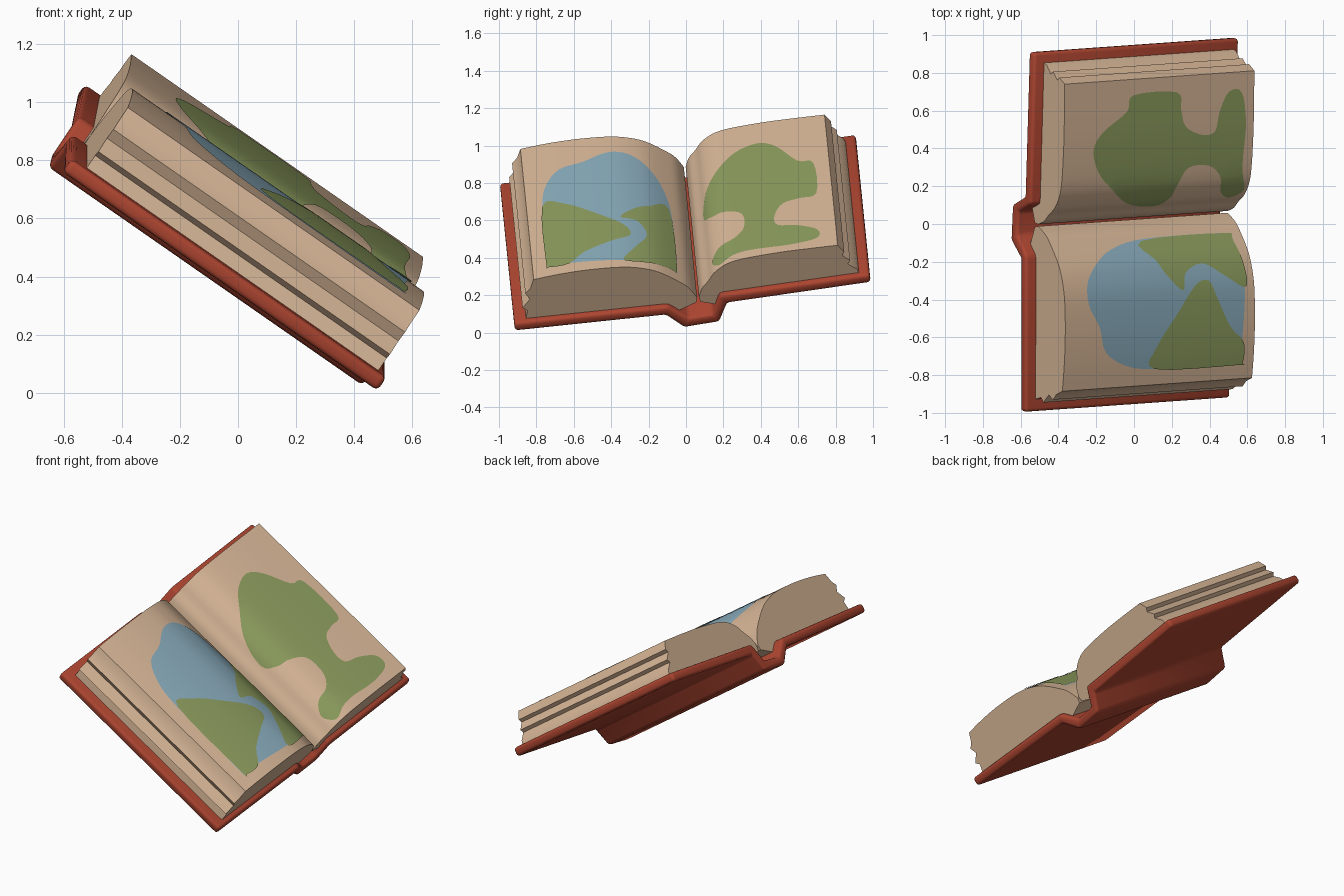
import bpy, bmesh
from mathutils import Matrix, Vector

if "Cube" in bpy.data.objects:
    bpy.data.objects.remove(bpy.data.objects["Cube"], do_unlink=True)

# Tilted frame of the book: along the spine, across the pages, out of the pages
ALONG = Vector((0.82, 0.058, -0.57)).normalized()
OUT = ALONG.cross(Vector((0.02, 0.99, 0.115))).normalized()
ACROSS = OUT.cross(ALONG)
FRAME = Matrix((ALONG, ACROSS, OUT)).transposed().to_4x4()


def material(name, colour):
    mat = bpy.data.materials.new(name)
    mat.use_nodes = True
    mat.diffuse_color = (*colour, 1)
    mat.node_tree.nodes["Principled BSDF"].inputs["Base Color"].default_value = (*colour, 1)
    return mat


RED = material("cover red", (0.42, 0.06, 0.03))
PAPER = material("paper cream", (0.68, 0.47, 0.31))
BLUE = material("water blue", (0.25, 0.41, 0.50))
GREEN = material("land green", (0.26, 0.33, 0.11))


def finish(bm, name, mat, angle=0.6):
    mesh = bpy.data.meshes.new(name)
    bm.to_mesh(mesh)
    bm.free()
    mesh.materials.append(mat)
    obj = bpy.data.objects.new(name, mesh)
    bpy.context.collection.objects.link(obj)
    obj.matrix_world = FRAME
    bpy.ops.object.select_all(action="DESELECT")
    obj.select_set(True)
    bpy.context.view_layer.objects.active = obj
    bpy.ops.object.shade_smooth_by_angle(angle=angle)
    return obj


def smooth_path(points, steps, closed=False):
    """Catmull-Rom curve through the points."""
    pts = [Vector(p) for p in points]
    count = len(pts)
    pick = (lambda i: pts[i % count]) if closed else (lambda i: pts[max(0, min(count - 1, i))])
    path = []
    for i in range(count if closed else count - 1):
        a, b, c, d = (pick(i + k) for k in (-1, 0, 1, 2))
        for s in range(steps):
            t = s / steps
            path.append(0.5 * (2 * b + (c - a) * t + (2 * a - 5 * b + 4 * c - d) * t * t
                               + (3 * b - a - 3 * c + d) * t ** 3))
    return path if closed else path + [pts[-1]]


def extrude_profile(profile, start, end, bevel=0):
    bm = bmesh.new()
    face = bm.faces.new([bm.verts.new((start, p[0], p[1])) for p in profile])
    moved = bmesh.ops.extrude_face_region(bm, geom=[face], use_keep_orig=True)["geom"]
    bmesh.ops.translate(bm, vec=(end - start, 0, 0),
                        verts=[g for g in moved if isinstance(g, bmesh.types.BMVert)])
    bmesh.ops.recalc_face_normals(bm, faces=bm.faces)
    if bevel:
        sharp = [e for e in bm.edges if e.calc_face_angle(0) > 0.4]
        bmesh.ops.bevel(bm, geom=sharp, offset=bevel, segments=3, profile=0.5, affect="EDGES")
    return bm


# Cover: two boards joined by a sunken spine
outside = [(-0.90, 0.376), (-0.09, 0.36), (0.0, 0.265), (0.19, 0.275), (0.245, 0.39), (1.02, 0.412)]
inside = [(-0.90, 0.431), (-0.07, 0.415), (0.03, 0.322), (0.16, 0.33), (0.21, 0.447), (1.02, 0.467)]
finish(extrude_profile(outside + inside[::-1], -0.985, 0.337, 0.018), "cover", RED)

# Page blocks: curved top, layered outer edge, hollow beside the spine
right_top = smooth_path([(-0.766, 0.675), (-0.62, 0.69), (-0.45, 0.695), (-0.28, 0.685),
                         (-0.17, 0.658), (-0.09, 0.62), (0.0, 0.55), (0.05, 0.5), (0.088, 0.43)], 4)
right_base = [(0.08, 0.40), (-0.02, 0.36), (-0.08, 0.41), (-0.835, 0.425)]
right_edge = [(-0.82, 0.48), (-0.845, 0.50), (-0.80, 0.55), (-0.82, 0.59), (-0.79, 0.62)]
left_top = smooth_path([(0.098, 0.43), (0.12, 0.485), (0.16, 0.53), (0.21, 0.59), (0.31, 0.638),
                        (0.52, 0.657), (0.70, 0.66), (0.87, 0.659)], 4)
left_edge = [(0.90, 0.61), (0.885, 0.59), (0.925, 0.55), (0.91, 0.53), (0.955, 0.49)]
left_base = [(0.965, 0.46), (0.22, 0.442), (0.19, 0.37), (0.104, 0.40)]
PAGE_START, PAGE_END = -0.922, 0.303
finish(extrude_profile(right_top + right_base + right_edge, PAGE_START, PAGE_END), "right_pages", PAPER)
finish(extrude_profile(left_top + left_edge + left_base, PAGE_START, PAGE_END), "left_pages", PAPER)


def page_height(top, v):
    for a, b in zip(top, top[1:]):
        if v <= b[0]:
            return a[1] + (b[1] - a[1]) * (v - a[0]) / (b[0] - a[0])
    return top[-1][1]


def painted_patch(name, outline, top, lift, mat):
    """Thin sheet with a rounded outline, draped over a page."""
    bm = bmesh.new()
    path = smooth_path(outline, 4, closed=True)
    face = bm.faces.new([bm.verts.new((min(p[0], PAGE_END), p[1], 0)) for p in path])
    face.normal_update()
    if face.normal.z < 0:
        face.normal_flip()
    bmesh.ops.triangulate(bm, faces=[face])
    for station in top:
        bmesh.ops.bisect_plane(bm, geom=bm.verts[:] + bm.edges[:] + bm.faces[:],
                               plane_co=(0, station[0], 0), plane_no=(0, 1, 0))
    for vert in bm.verts:
        vert.co.z = page_height(top, vert.co.y) + lift
    finish(bm, name, mat)


# Map painted on the right page
water = [(-.34, -.68), (-.53, -.65), (-.66, -.57), (-.70, -.44), (-.77, -.31), (-.76, -.19),
         (-.66, -.09), (-.52, -.03), (-.3, 0), (.19, 0), (.22, -.03), (.24, -.25),
         (.22, -.57), (.22, -.67), (.19, -.69)]
west_land = [(-.34, -.68), (-.33, -.56), (-.2, -.39), (-.08, -.25), (.01, -.23),
             (.06, -.33), (.14, -.48), (.23, -.57), (.23, -.68), (.2, -.69)]
east_land = [(-.16, -.27), (-.25, -.19), (-.3, -.11), (-.35, -.01), (.19, 0), (.23, -.04),
             (.25, -.27), (.12, -.21), (-.01, -.14), (-.13, -.18)]
painted_patch("map_water", water, right_top, 0.003, BLUE)
painted_patch("map_west_land", west_land, right_top, 0.007, GREEN)
painted_patch("map_east_land", east_land, right_top, 0.007, GREEN)

# Tree-shaped land painted on the left page
tree = [(-.26, .167), (-.46, .2), (-.62, .31), (-.7, .4), (-.73, .51), (-.67, .6), (-.52, .7),
        (-.48, .785), (-.2, .785), (-.17, .69), (-.14, .6), (-.04, .55), (.05, .56), (.08, .67),
        (.14, .77), (.22, .76), (.25, .6), (.24, .41), (.25, .31), (.28, .23), (.21, .19),
        (.13, .23), (.1, .32), (.02, .38), (-.11, .375), (-.17, .28), (-.19, .21)]
painted_patch("map_tree", tree, left_top, 0.004, GREEN)
